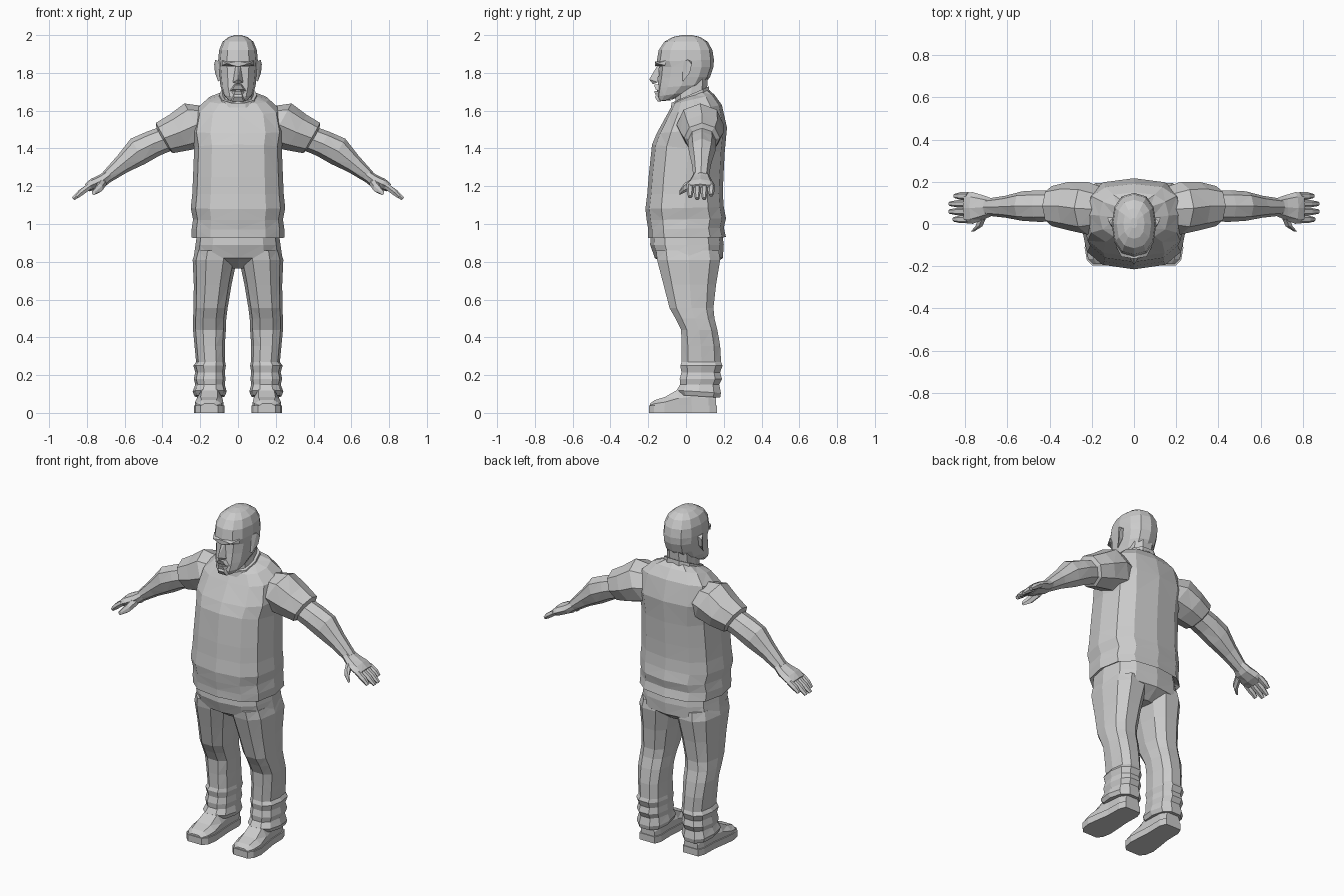
import bpy, bmesh
from math import sin, cos, tau
from mathutils import Vector


def finish(name, bm, mirror):
    bmesh.ops.recalc_face_normals(bm, faces=bm.faces)
    bmesh.ops.triangulate(bm, faces=bm.faces)
    me = bpy.data.meshes.new(name)
    bm.to_mesh(me)
    bm.free()
    ob = bpy.data.objects.new(name, me)
    bpy.context.collection.objects.link(ob)
    if mirror:
        ob.modifiers.new("Mirror", "MIRROR").use_mirror_merge = False
    return ob


def loft(name, rings, mirror=False):
    """Skin a list of equally long point rings and cap both ends."""
    bm = bmesh.new()
    vs = [[bm.verts.new(p) for p in r] for r in rings]
    n = len(vs[0])
    for a, b in zip(vs, vs[1:]):
        for i in range(n):
            j = (i + 1) % n
            bm.faces.new((a[i], a[j], b[j], b[i]))
    bm.faces.new(vs[0])
    bm.faces.new(vs[-1])
    return finish(name, bm, mirror)


def hull(name, pts, mirror=False):
    bm = bmesh.new()
    for p in pts:
        bm.verts.new(p)
    res = bmesh.ops.convex_hull(bm, input=bm.verts)
    loose = [v for v in bm.verts if not v.link_faces]
    bmesh.ops.delete(bm, geom=loose, context="VERTS")
    return finish(name, bm, mirror)


def ring(c, u, v, n, p=1.0):
    """Superelliptic ring: centre, two half axes, sides, squareness."""
    def f(t):
        return abs(t) ** p * (1 if t > 0 else -1)
    return [Vector(c) + Vector(u) * f(round(cos(tau * i / n), 6)) +
            Vector(v) * f(round(sin(tau * i / n), 6)) for i in range(n)]


def slab(cx, rx, yf, yb, zf, zb, n, p=0.8):
    """Body ring from front y/z to back y/z."""
    return ring((cx, (yf + yb) / 2, (zf + zb) / 2), (rx, 0, 0),
                (0, (yb - yf) / 2, (zb - zf) / 2), n, p)


# shirt with a round belly, folds above the hem and a tilted neckline
shirt = [(.21, -.18, .19, .95, .95), (.245, -.20, .212, .925, .93),
         (.245, -.20, .20, .97, .98), (.238, -.208, .212, 1.02, 1.03),
         (.25, -.215, .20, 1.08, 1.09), (.242, -.205, .195, 1.16, 1.16),
         (.238, -.198, .198, 1.25, 1.25), (.232, -.18, .205, 1.42, 1.38),
         (.245, -.155, .217, 1.48, 1.51), (.225, -.10, .19, 1.58, 1.63),
         (.165, -.07, .15, 1.635, 1.685), (.085, -.055, .115, 1.65, 1.715)]
loft("shirt_body", [slab(0, *r, 12, .75) for r in shirt])

# collar and neck
loft("collar", [slab(0, .105, -.085, .13, 1.615, 1.69, 10),
                slab(0, .10, -.08, .125, 1.64, 1.73, 10),
                slab(0, .08, -.06, .10, 1.64, 1.72, 10)])
loft("neck", [slab(0, .085, -.06, .11, 1.60, 1.66, 10),
              slab(0, .078, -.06, .12, 1.74, 1.78, 10)])

# head
head = [(.05, -.145, -.07, 1.65, 1.66), (.078, -.155, .03, 1.675, 1.70),
        (.093, -.152, .10, 1.72, 1.74), (.098, -.145, .128, 1.775, 1.78),
        (.103, -.14, .145, 1.83, 1.83), (.105, -.155, .148, 1.86, 1.87),
        (.10, -.145, .14, 1.92, 1.92), (.082, -.115, .115, 1.965, 1.965),
        (.05, -.07, .075, 1.99, 1.99), (.015, -.02, .03, 2.0, 2.0)]
loft("head", [slab(0, *r, 12, .85) for r in head])

# facial features
hull("nose", [(0, -.148, 1.845), (.012, -.14, 1.84), (-.012, -.14, 1.84),
              (0, -.195, 1.765), (.027, -.15, 1.75), (-.027, -.15, 1.75),
              (0, -.175, 1.74)])
hull("brow", [(s * x, y, z) for s in (1, -1) for x, y, z in
              [(.01, -.163, 1.835), (.01, -.163, 1.86), (.06, -.155, 1.85),
               (.085, -.11, 1.84), (.085, -.105, 1.865)]])
hull("upper_lip", [(s * x, y, z) for s in (1, -1) for x, y, z in
                   [(.015, -.17, 1.737), (.03, -.16, 1.712),
                    (.05, -.13, 1.70), (.02, -.14, 1.74)]])
hull("lower_lip", [(s * x, y, z) for s in (1, -1) for x, y, z in
                   [(.015, -.168, 1.705), (.02, -.163, 1.685),
                    (.04, -.135, 1.70)]])
hull("chin", [(s * x, y, z) for s in (1, -1) for x, y, z in
              [(.02, -.165, 1.672), (.03, -.15, 1.648), (.045, -.12, 1.66),
               (.02, -.15, 1.695), (.03, -.08, 1.655)]])
hull("ear", [(.095, -.02, 1.76), (.105, -.015, 1.755), (.122, .02, 1.80),
             (.126, .03, 1.845), (.12, .01, 1.87), (.10, -.015, 1.86),
             (.098, .02, 1.80), (.10, .03, 1.86)], True)

# arms: rings run down a sloping axis (x, y, z, half depth, half height)
def arm(name, data, n=8):
    loft(name, [ring((x, y, z), (0, d, 0), (.49 * h, 0, .87 * h), n)
                for x, y, z, d, h in data], True)


arm("sleeve", [(.14, .07, 1.53, .10, .11), (.22, .075, 1.525, .125, .13),
               (.31, .085, 1.485, .115, .108), (.39, .085, 1.455, .095, .092),
               (.40, .085, 1.45, .07, .065)])
arm("forearm", [(.36, .085, 1.46, .072, .07), (.45, .085, 1.425, .075, .072),
                (.53, .085, 1.385, .07, .077), (.61, .082, 1.32, .052, .052),
                (.70, .08, 1.245, .04, .033)])
arm("palm", [(.675, .08, 1.262, .042, .03), (.715, .078, 1.232, .058, .034),
             (.765, .076, 1.21, .075, .032), (.80, .076, 1.192, .072, .022)])

# fingers and thumb
for i, tip in enumerate([(.86, 1.135), (.88, 1.125), (.878, 1.125), (.855, 1.145)]):
    y = .022 + i * .037
    x, z = tip
    loft(f"finger_{i + 1}",
         [ring((a, y, b), (0, r, 0), (.7 * r, 0, .7 * r), 6) for a, b, r in
          [(.785, 1.20, .018), ((.79 + x) / 2, (1.205 + z) / 2, .018),
           (x - .006, z + .008, .011)]], True)
loft("thumb", [ring(c, (.7 * r, 0, -.5 * r), (.4 * r, 0, .9 * r), 6)
               for c, r in [((.715, .04, 1.22), .026), ((.735, -.01, 1.19), .024),
                            ((.765, -.035, 1.165), .012)]], True)

# trousers: seat, then legs with knees and bunched cuffs
seat = [(.215, -.185, .19, .96, .96), (.225, -.19, .20, .89, .89),
        (.235, -.165, .195, .82, .82), (.09, -.08, .12, .765, .765)]
loft("trouser_seat", [slab(0, *r, 12, .75) for r in seat])
legs = [(.86, .12, .105, -.165, .18), (.81, .123, .117, -.16, .188),
        (.68, .134, .10, -.125, .165), (.555, .145, .09, -.092, .15),
        (.50, .15, .088, -.06, .155), (.44, .151, .087, -.03, .17),
        (.355, .15, .08, -.027, .185), (.27, .145, .077, -.027, .19),
        (.25, .15, .086, -.035, .198), (.215, .148, .078, -.028, .185),
        (.18, .15, .084, -.038, .195), (.15, .148, .078, -.035, .18),
        (.105, .15, .09, -.055, .19), (.08, .15, .08, -.04, .185)]
loft("trouser_leg", [slab(cx, rx, yf, yb, z + (.015 if z < .11 else 0), z, 10, .8)
                     for z, cx, rx, yf, yb in legs], True)

# shoes: sole plus upper lofted from heel to toe (y, x, half width, height)
steps = [(.16, .145, .045, .10), (.12, .145, .06, .13), (.03, .147, .06, .14),
         (-.04, .15, .068, .125), (-.11, .153, .075, .085),
         (-.165, .153, .065, .068), (-.19, .153, .04, .05)]
loft("shoe_upper", [[(x - w, y, .03), (x - w, y, .03 + (h - .03) * .5),
                     (x - w * .6, y, h), (x + w * .6, y, h),
                     (x + w, y, .03 + (h - .03) * .5), (x + w, y, .03)]
                    for y, x, w, h in steps], True)
loft("shoe_sole", [[(x + s * (w + .006), y * 1.03, z)
                    for s, z in ((-1, 0), (-1, .04), (1, .04), (1, 0))]
                   for y, x, w, h in steps], True)
